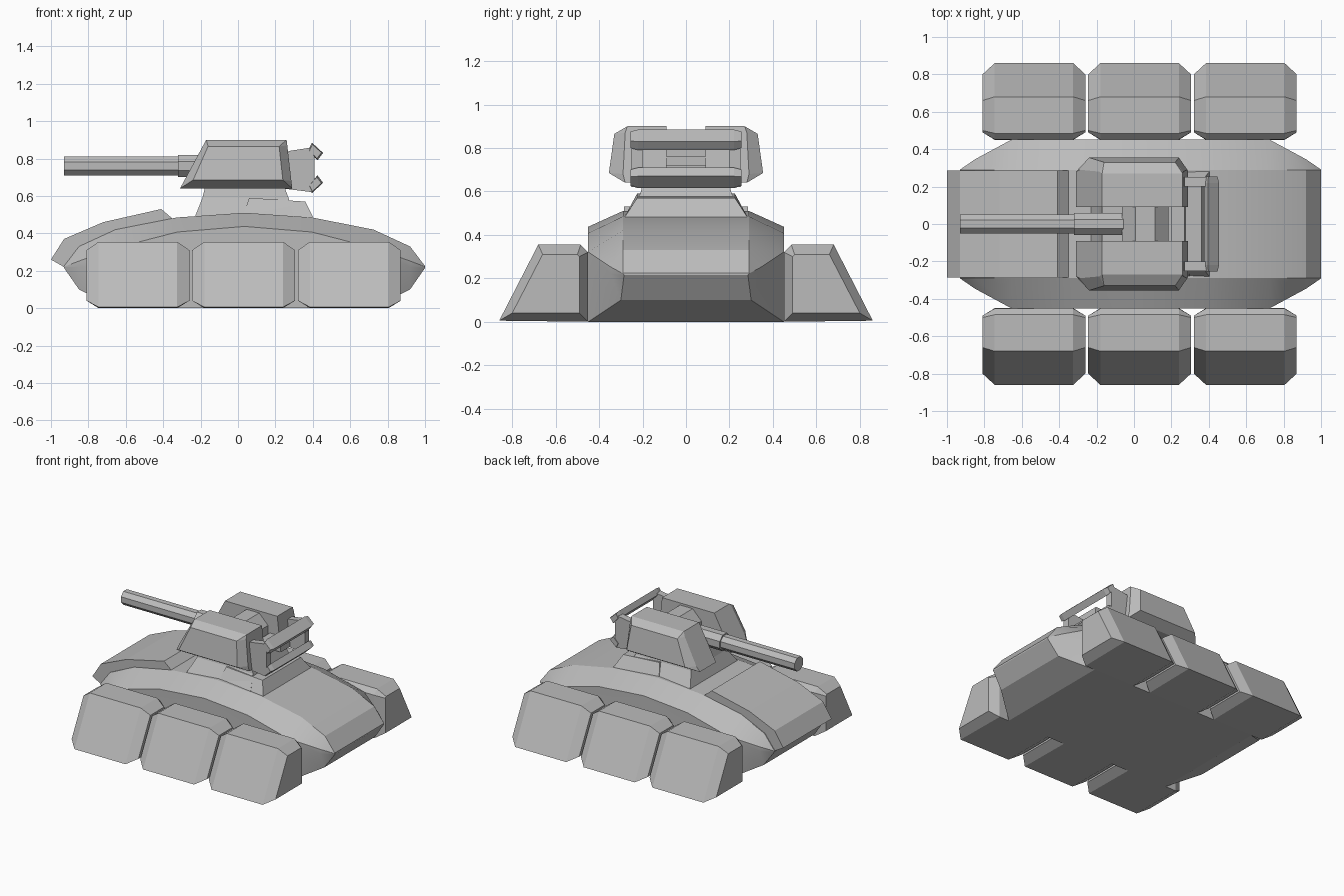
import bpy, bmesh, math

if "Cube" in bpy.data.objects:
    bpy.data.objects.remove(bpy.data.objects["Cube"])

mat = bpy.data.materials.new("plain grey")
mat.diffuse_color = (0.5, 0.5, 0.5, 1)
mat.use_nodes = True
mat.node_tree.nodes["Principled BSDF"].inputs["Base Color"].default_value = mat.diffuse_color


def loft(name, rings, smooth=0):
    """Skin a list of equal-length point rings and cap both ends."""
    bm = bmesh.new()
    vs = [[bm.verts.new(p) for p in r] for r in rings]
    n = len(vs[0])
    for a, b in zip(vs, vs[1:]):
        for i in range(n):
            j = (i + 1) % n
            bm.faces.new((a[i], a[j], b[j], b[i]))
    bm.faces.new(vs[0])
    bm.faces.new(vs[-1][::-1])
    bmesh.ops.recalc_face_normals(bm, faces=bm.faces)
    me = bpy.data.meshes.new(name)
    bm.to_mesh(me)
    bm.free()
    me.materials.append(mat)
    ob = bpy.data.objects.new(name, me)
    bpy.context.collection.objects.link(ob)
    if smooth:
        bpy.ops.object.select_all(action='DESELECT')
        ob.select_set(True)
        bpy.context.view_layer.objects.active = ob
        bpy.ops.object.shade_smooth_by_angle(angle=math.radians(smooth))
    return ob


def prism_y(name, pts, y0, y1):
    return loft(name, [[(x, y, z) for x, z in pts] for y in (y0, y1)])


def rect(x0, x1, y, z):
    return [(x0, -y, z), (x1, -y, z), (x1, y, z), (x0, y, z)]


# hull: stations (distance from middle, half width, bottom half width, bottom z, side z, top z)
half = [(0.965, 0.29, 0.285, 0.215, 0.22, 0.225), (0.885, 0.345, 0.30, 0.10, 0.25, 0.33),
        (0.69, 0.45, 0.45, 0.0, 0.32, 0.42), (0.36, 0.45, 0.45, 0.0, 0.405, 0.485),
        (0.0, 0.45, 0.45, 0.0, 0.435, 0.51)]
stations = [(-s[0],) + s[1:] for s in half] + half[-2::-1]
rings = []
for u, w, wb, zb, zs, zt in stations:
    side = [(wb, zb), (w, max(0.22, zb)), (w + 0.001, zs + 0.002), (0.29, zt)]
    sec = side + [(-y, z) for y, z in reversed(side)]
    rings.append([(0.035 + u, y, z) for y, z in sec])
loft("hull", rings, 20)

# sloped armour plate on the gun end
prism_y("bow_plate", [(-0.93, 0.22), (-1.0, 0.26), (-0.93, 0.37), (-0.72, 0.46),
                      (-0.41, 0.53), (-0.34, 0.47), (-0.7, 0.35)], -0.285, 0.285)

# engine deck block and turret neck
loft("rear_block", [rect(0.02, 0.41, 0.29, 0.47),
                    [(0.06, -0.225, 0.59), (0.36, -0.225, 0.57),
                     (0.36, 0.225, 0.57), (0.06, 0.225, 0.59)]])
loft("turret_neck", [rect(-0.23, 0.30, 0.28, 0.49), rect(-0.19, 0.27, 0.21, 0.59),
                     rect(-0.17, 0.24, 0.19, 0.67)])

# three skirt pods on each side
full = [(0.45, 0.0), (0.86, 0.005), (0.68, 0.355), (0.485, 0.355), (0.452, 0.32)]
inset = [(0.49, 0.04), (0.80, 0.04), (0.66, 0.31), (0.50, 0.31), (0.49, 0.30)]
for s, label in ((-1, "front"), (1, "back")):
    for i, (x0, x1) in enumerate(((-0.81, -0.26), (-0.245, 0.305), (0.32, 0.87))):
        loft(f"skirt_pod_{label}_{i + 1}",
             [[(x, s * y, z) for y, z in sec] for x, sec in
              ((x0, inset), (x0 + 0.065, full), (x1 - 0.065, full), (x1, inset))])

# two turret cheeks: (y, z, left x, right x)
cheek = [(0.09, 0.64, -0.31, 0.29), (0.28, 0.64, -0.31, 0.29), (0.355, 0.685, -0.24, 0.24),
         (0.33, 0.865, -0.16, 0.22), (0.27, 0.90, -0.17, 0.26), (0.09, 0.90, -0.17, 0.26)]
# full-depth line that sits behind the chamfered outer corners
mid = [(0.09, 0.64), (0.28, 0.64), (0.29, 0.68), (0.28, 0.87), (0.27, 0.90), (0.09, 0.90)]
for s, label in ((-1, "front"), (1, "back")):
    ends = []
    for k in (0, 1):
        ring = []
        for y, z in mid:
            t = (z - 0.64) / 0.26
            x = (-0.31 + 0.14 * t, 0.29 - 0.03 * t)[k]
            ring.append((x, s * y, z))
        ends.append(ring)
    body = [[(c[2 + k], s * c[0], c[1]) for c in cheek] for k in (0, 1)]
    loft(f"turret_cheek_{label}", [ends[0], body[0], body[1], ends[1]])


# gun, sleeve and pivot drum
def tube(name, x0, x1, r, n=8):
    a = [(i + 0.5) * 2 * math.pi / n for i in range(n)]
    r /= math.cos(math.pi / n)
    return loft(name, [[(x, r * math.cos(t), 0.76 + r * math.sin(t)) for t in a]
                       for x in (x0, x1)])


tube("gun_barrel", -0.93, -0.30, 0.05)
tube("gun_sleeve", -0.32, 0.0, 0.06)
prism_y("gun_pivot", [(0.06 + 0.135 * math.cos((i + 0.5) * math.pi / 4),
                       0.76 + 0.135 * math.sin((i + 0.5) * math.pi / 4)) for i in range(8)],
        -0.092, 0.092)

# rear rack: side plates joined by two tilted rails
for s, label in ((-1, "front"), (1, "back")):
    prism_y(f"rack_side_{label}", [(0.24, 0.64), (0.40, 0.62), (0.41, 0.68), (0.41, 0.81),
                                   (0.40, 0.86), (0.27, 0.84)], s * 0.20, s * 0.25)
rail = [(0.395, 0.885), (0.455, 0.83), (0.425, 0.79), (0.375, 0.845)]
for label, m in (("upper", 1), ("lower", -1)):
    ring = [(x, 0.75 + m * (z - 0.75)) for x, z in rail]
    inner = [(x * 0.8 + 0.41 * 0.2, z * 0.8 + (0.75 + m * 0.088) * 0.2) for x, z in ring]
    loft(f"rack_rail_{label}", [[(x, y, z) for x, z in sec] for y, sec in
                                ((-0.255, inner), (-0.22, ring), (0.22, ring), (0.255, inner))])
# cross bar between the cheeks
prism_y("rack_cross_bar", [(0.2, 0.72), (0.27, 0.72), (0.27, 0.76), (0.2, 0.76)], -0.1, 0.1)
